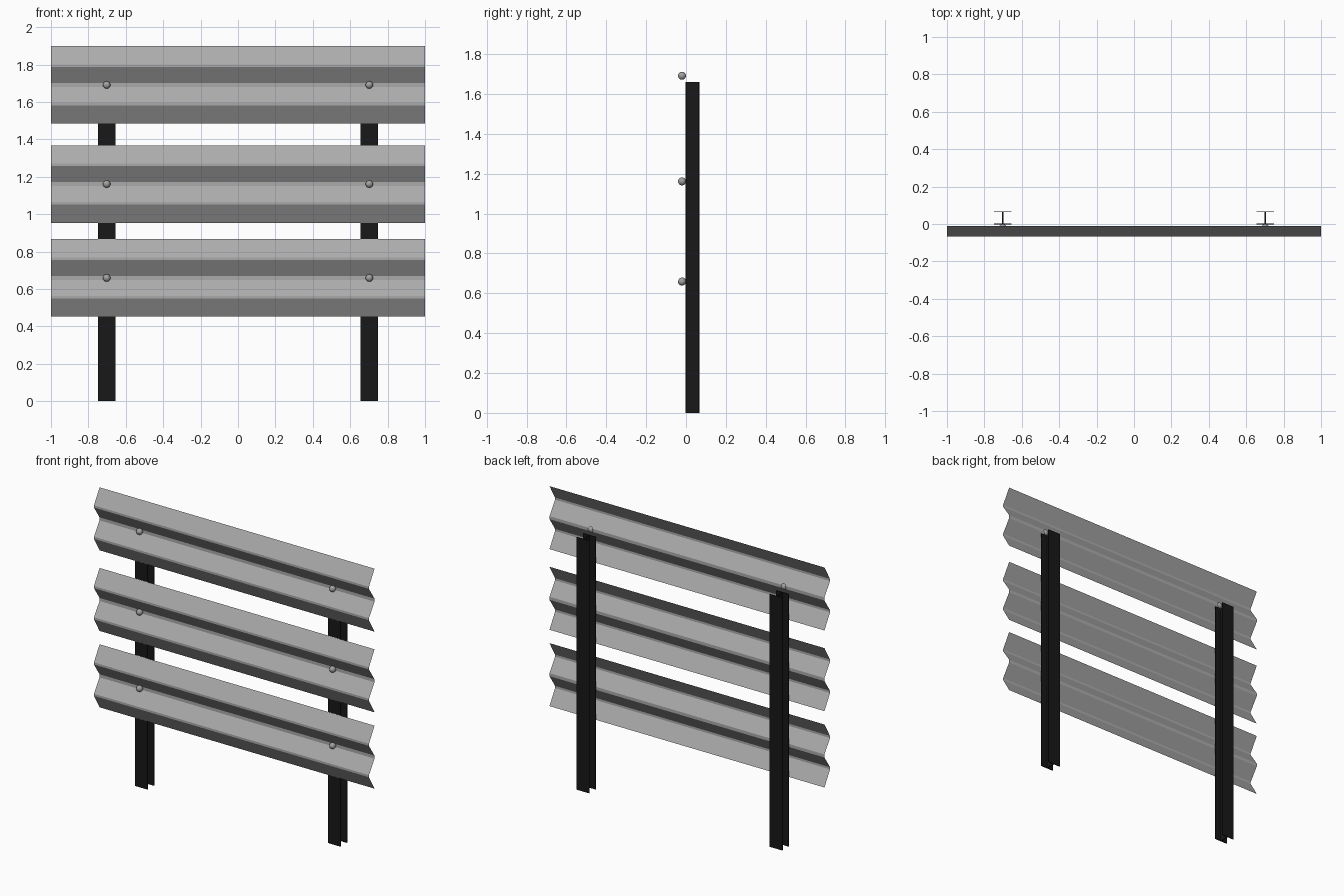
import bpy, bmesh

if "Cube" in bpy.data.objects:
    bpy.data.objects.remove(bpy.data.objects["Cube"])


def make_material(name, value):
    mat = bpy.data.materials.new(name)
    mat.diffuse_color = (value, value, value, 1)
    mat.use_nodes = True
    mat.node_tree.nodes["Principled BSDF"].inputs["Base Color"].default_value = mat.diffuse_color
    return mat


def make_object(name, bm, material):
    mesh = bpy.data.meshes.new(name)
    bm.to_mesh(mesh)
    bm.free()
    obj = bpy.data.objects.new(name, mesh)
    bpy.context.collection.objects.link(obj)
    mesh.materials.append(material)
    return obj


dark = make_material("dark_steel", 0.009)
rail_grey = make_material("rail_steel", 0.41)
bolt_grey = make_material("bolt_steel", 0.36)

RAIL_Z = (0.659, 1.161, 1.691)
POST_X = 0.702

# Corrugated rail: thin open sheet, upper half of the profile mirrored about its centre
BACK, FRONT = -0.01, -0.068
half = [(BACK, 0.207), (FRONT, 0.110), (FRONT, 0.096), (BACK, 0.010)]
rail_profile = half + [(y, -z) for y, z in reversed(half)]


def make_rail(name, zc):
    bm = bmesh.new()
    rows = [[bm.verts.new((x, y, zc + z)) for x in (-1, 1)] for y, z in rail_profile]
    for (a, b), (c, d) in zip(rows, rows[1:]):
        bm.faces.new((a, c, d, b))
    return make_object(name, bm, rail_grey)


# I-beam post: cross-section extruded upward
def make_post(name, xc):
    w, t, h = 0.046, 0.003, 1.66
    y0, y1, f = -0.003, 0.068, 0.005
    right = [(w, y0), (w, y0 + f), (t, y0 + f), (t, y1 - f), (w, y1 - f), (w, y1)]
    outline = right + [(-x, y) for x, y in reversed(right)]
    bm = bmesh.new()
    base = bm.faces.new([bm.verts.new((xc + x, y, 0)) for x, y in outline])
    top = bmesh.ops.extrude_face_region(bm, geom=[base])["geom"]
    bmesh.ops.translate(bm, vec=(0, 0, h),
                        verts=[v for v in top if isinstance(v, bmesh.types.BMVert)])
    # close the bottom if the extrusion consumed the starting face
    bmesh.ops.holes_fill(bm, edges=[e for e in bm.edges if e.is_boundary], sides=0)
    bmesh.ops.recalc_face_normals(bm, faces=bm.faces)
    return make_object(name, bm, dark)


# Round bolt sitting in the rail valley
def make_bolt(name, xc, zc):
    bm = bmesh.new()
    bmesh.ops.create_uvsphere(bm, u_segments=24, v_segments=12, radius=0.02)
    bmesh.ops.translate(bm, vec=(xc, -0.02, zc), verts=bm.verts)
    for face in bm.faces:
        face.smooth = True
    return make_object(name, bm, bolt_grey)


for level, z in zip(("lower", "middle", "upper"), RAIL_Z):
    make_rail(level + "_rail", z)
    for side, s in (("left", -1), ("right", 1)):
        make_bolt(f"{level}_{side}_bolt", s * POST_X, z)

for side, s in (("left", -1), ("right", 1)):
    make_post(side + "_post", s * POST_X)
